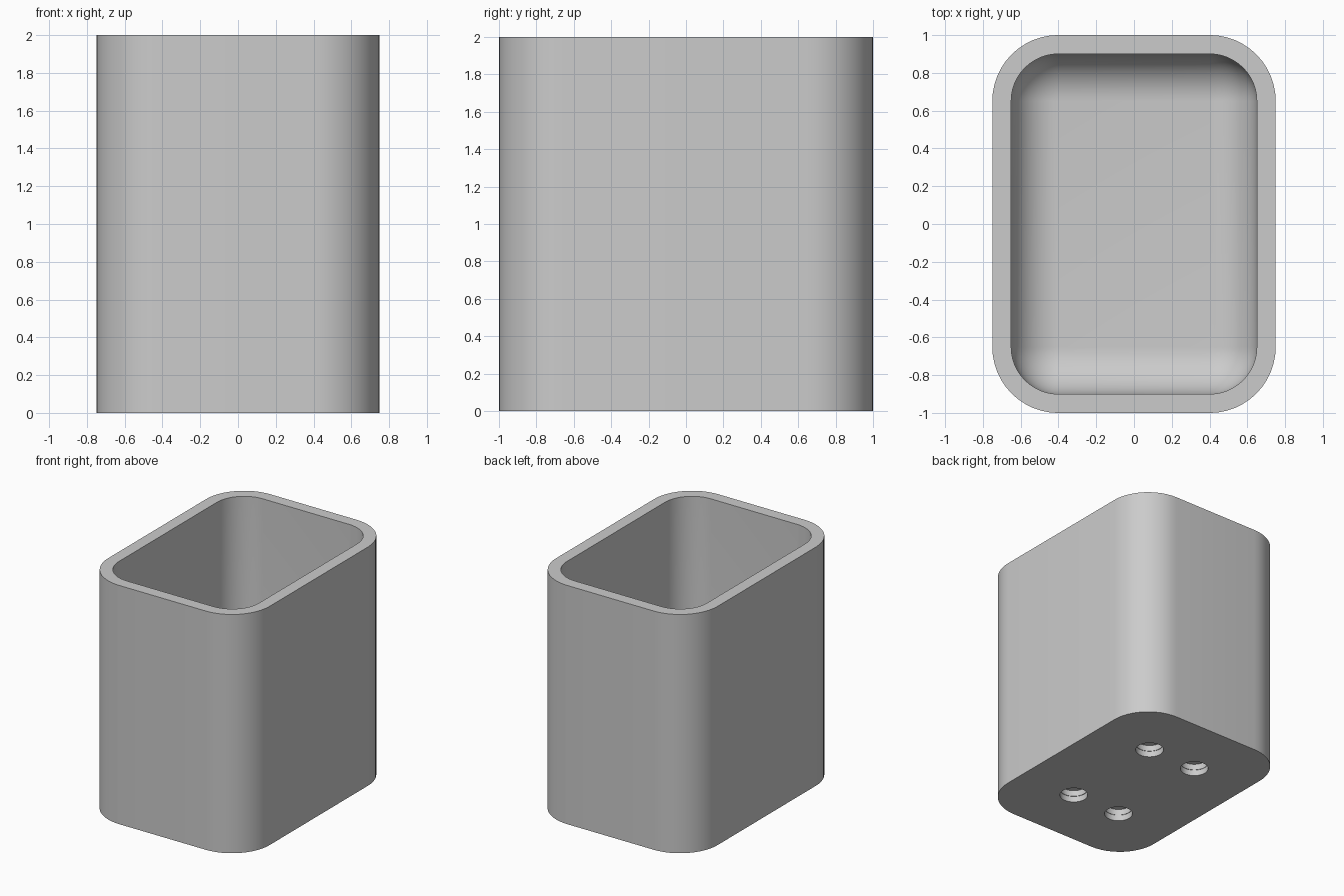
import bpy, bmesh, math

cube = bpy.data.objects.get("Cube")
if cube:
    bpy.data.objects.remove(cube, do_unlink=True)

grey = bpy.data.materials.new("plain_grey")
grey.use_nodes = True
colour = (0.6, 0.6, 0.6, 1)
grey.diffuse_color = colour
grey.node_tree.nodes["Principled BSDF"].inputs["Base Color"].default_value = colour

HALF_X, HALF_Y, HEIGHT = 0.75, 1.0, 2.0
CORNER, WALL, FLOOR = 0.35, 0.1, 0.2
FILLET = CORNER - WALL
STEPS = 12


def ring(bm, inset, z):
    """Rounded rectangle of vertices, inset from the outer wall."""
    radius = max(CORNER - inset, 0)
    cx, cy = HALF_X - CORNER, HALF_Y - CORNER
    verts = []
    for quarter, (sx, sy) in enumerate([(1, 1), (-1, 1), (-1, -1), (1, -1)]):
        for i in range(STEPS + 1):
            a = math.pi / 2 * (quarter + i / STEPS)
            verts.append(bm.verts.new((sx * cx + radius * math.cos(a),
                                       sy * cy + radius * math.sin(a), z)))
    return verts


def finish(name, bm):
    bmesh.ops.remove_doubles(bm, verts=bm.verts, dist=1e-5)
    bmesh.ops.recalc_face_normals(bm, faces=bm.faces)
    mesh = bpy.data.meshes.new(name)
    bm.to_mesh(mesh)
    bm.free()
    mesh.materials.append(grey)
    obj = bpy.data.objects.new(name, mesh)
    bpy.context.collection.objects.link(obj)
    return obj


# Open container: outer wall, rim, inner wall, filleted floor
bm = bmesh.new()
levels = [(0, 0), (0, HEIGHT), (WALL, HEIGHT)]
for i in range(STEPS + 1):
    t = math.pi / 2 * i / STEPS
    levels.append((WALL + FILLET * (1 - math.cos(t)),
                   FLOOR + FILLET * (1 - math.sin(t))))
rings = [ring(bm, *level) for level in levels]
for low, high in zip(rings, rings[1:]):
    for i in range(len(low)):
        j = (i + 1) % len(low)
        bm.faces.new((low[i], low[j], high[j], high[i]))
bm.faces.new(rings[0])
bm.faces.new(rings[-1])
container = finish("container", bm)

# Four stepped blind holes in the underside
bm = bmesh.new()
for sx in (-1, 1):
    for sy in (-1, 1):
        loops = []
        for radius, z in [(0.11, -0.05), (0.11, 0.05), (0.106, 0.05), (0.106, 0.1)]:
            circle = bmesh.ops.create_circle(bm, segments=32, radius=radius)["verts"]
            bmesh.ops.translate(bm, verts=circle, vec=(sx * 0.23, sy * 0.465, z))
            loops.append(circle)
        for low, high in zip(loops, loops[1:]):
            for i in range(len(low)):
                j = (i + 1) % len(low)
                bm.faces.new((low[i], low[j], high[j], high[i]))
        bm.faces.new(loops[0])
        bm.faces.new(loops[-1])
cutter = finish("hole_cutter", bm)
cutter.hide_render = True

cut = container.modifiers.new("foot_holes", "BOOLEAN")
cut.operation = "DIFFERENCE"
cut.solver = "EXACT"
cut.object = cutter

bpy.ops.object.select_all(action="DESELECT")
container.select_set(True)
bpy.context.view_layer.objects.active = container
bpy.ops.object.modifier_apply(modifier=cut.name)
bpy.data.objects.remove(cutter, do_unlink=True)
bpy.ops.object.shade_smooth_by_angle(angle=math.radians(30))
